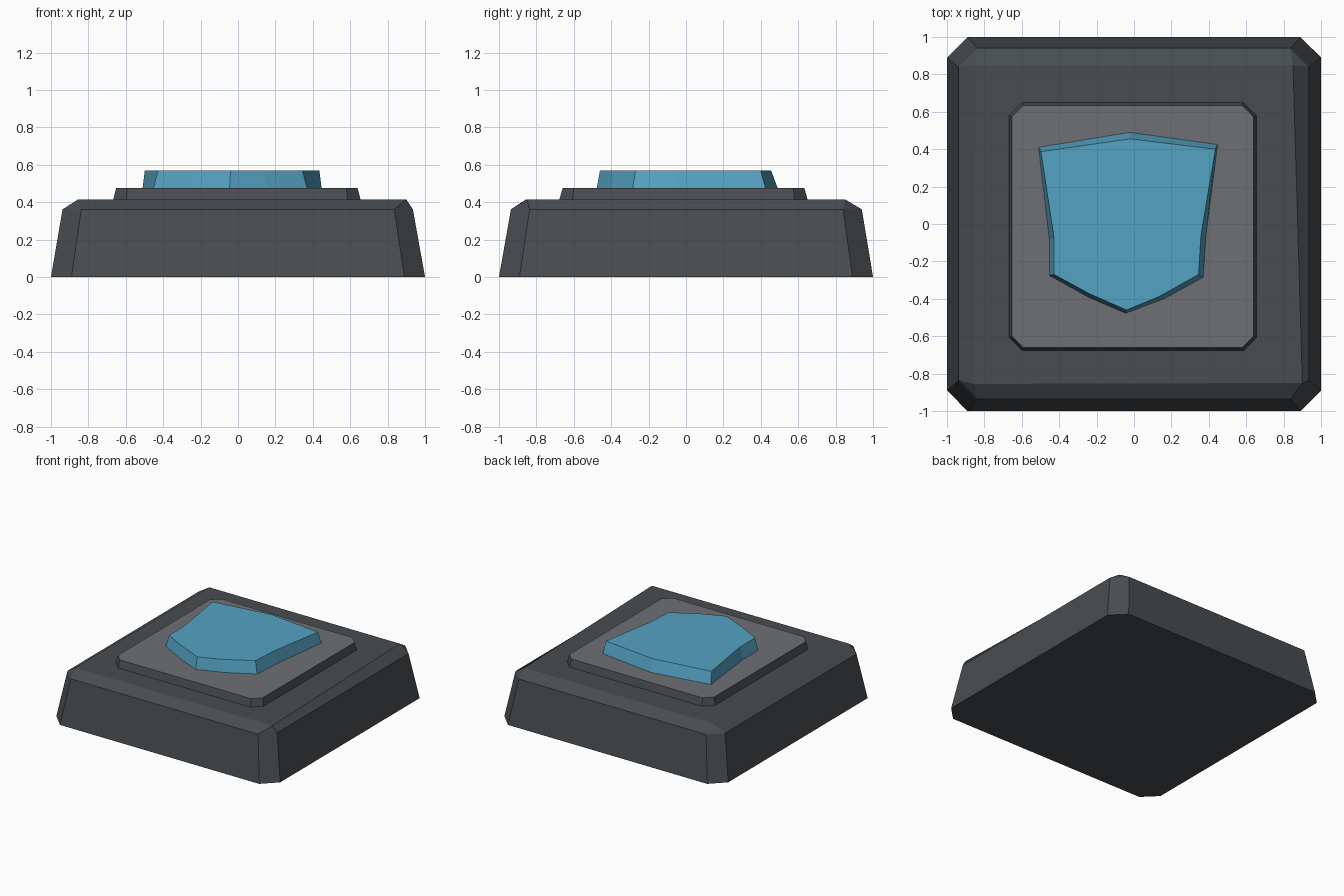
import bpy, bmesh

if "Cube" in bpy.data.objects:
    bpy.data.objects.remove(bpy.data.objects["Cube"])


def material(name, rgb):
    m = bpy.data.materials.new(name)
    m.diffuse_color = (*rgb, 1)
    m.use_nodes = True
    m.node_tree.nodes["Principled BSDF"].inputs["Base Color"].default_value = m.diffuse_color
    return m


DARK = material("dark grey", (0.065, 0.074, 0.082))
GREY = material("mid grey", (0.155, 0.163, 0.178))
BLUE = material("blue", (0.09, 0.36, 0.54))


def octagon(x0, x1, y0, y1, c):
    """Rectangle with chamfered corners, counter-clockwise."""
    return [(x0 + c, y0), (x1 - c, y0), (x1, y0 + c), (x1, y1 - c),
            (x1 - c, y1), (x0 + c, y1), (x0, y1 - c), (x0, y0 + c)]


def loft(name, rings, mats, top_index=0):
    """Stack of (z, outline) rings joined by side faces and capped."""
    bm = bmesh.new()
    loops = [[bm.verts.new((x, y, z)) for x, y in pts] for z, pts in rings]
    n = len(loops[0])
    for a, b in zip(loops, loops[1:]):
        for i in range(n):
            j = (i + 1) % n
            bm.faces.new((a[i], a[j], b[j], b[i]))
    bm.faces.new(loops[0][::-1])
    bm.faces.new(loops[-1]).material_index = top_index
    bmesh.ops.remove_doubles(bm, verts=bm.verts[:], dist=0.0005)
    bmesh.ops.recalc_face_normals(bm, faces=bm.faces[:])
    me = bpy.data.meshes.new(name)
    bm.to_mesh(me)
    bm.free()
    for m in mats:
        me.materials.append(m)
    ob = bpy.data.objects.new(name, me)
    bpy.context.collection.objects.link(ob)
    return ob


# Heavy base: tapered walls, bevelled rim closing to a slightly skewed square
fl, fr, br, bl = (-0.855, -0.855), (0.90, -0.85), (0.85, 0.85), (-0.85, 0.85)
loft("base", [(0, octagon(-1, 1, -1, 1, 0.11)),
              (0.362, octagon(-0.938, 0.935, -0.936, 0.94, 0.10)),
              (0.415, [fl, fr, fr, br, br, bl, bl, fl])], [DARK])

# Thin raised plate with a lighter top
loft("plate", [(0.415, octagon(-0.667, 0.655, -0.677, 0.65, 0.07)),
               (0.475, octagon(-0.652, 0.64, -0.66, 0.633, 0.06))],
     [DARK, GREY], 1)

# Shield-shaped emblem
loft("shield", [
    (0.475, [(-0.045, -0.477), (0.16, -0.40), (0.37, -0.285), (0.385, -0.06),
             (0.447, 0.425), (-0.025, 0.49), (-0.51, 0.41), (-0.453, -0.08),
             (-0.453, -0.275), (-0.24, -0.393)]),
    (0.57, [(-0.04, -0.46), (0.13, -0.39), (0.345, -0.27), (0.358, -0.06),
            (0.435, 0.40), (-0.02, 0.455), (-0.498, 0.387), (-0.427, -0.08),
            (-0.427, -0.27), (-0.24, -0.372)])], [BLUE])
